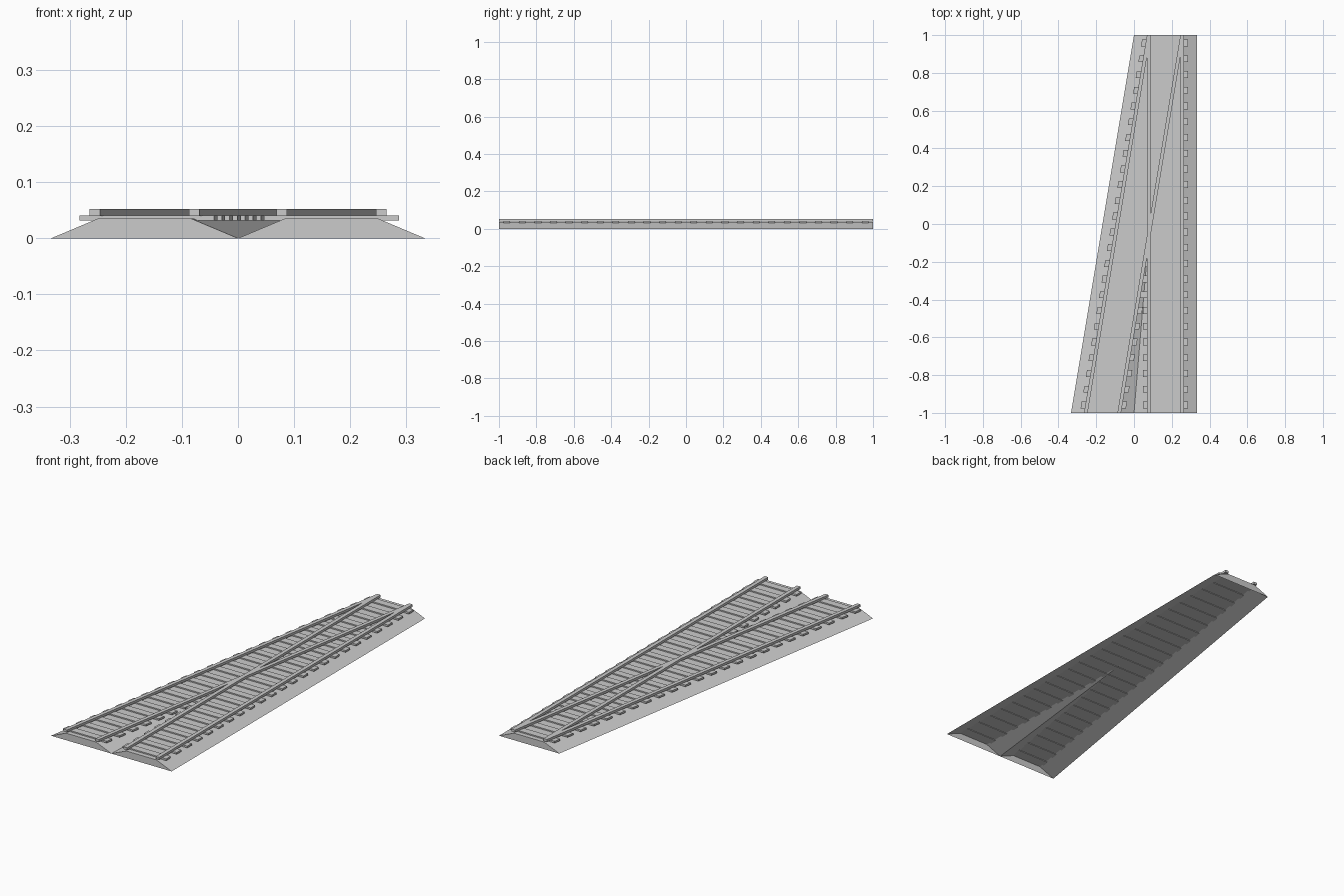
import bpy
import bmesh

old = bpy.data.objects.get("Cube")
if old:
    bpy.data.objects.remove(old, do_unlink=True)

grey = bpy.data.materials.new("plain_grey")
grey.use_nodes = True
colour = (0.6, 0.6, 0.6, 1)
grey.diffuse_color = colour
grey.node_tree.nodes["Principled BSDF"].inputs["Base Color"].default_value = colour

CENTRE = 1 / 6          # centre line of the straight track
FOOT = 1 / 6            # half width of the ballast at the ground
CROWN = 1 / 12          # half width of the ballast at the top
BALLAST_TOP = 0.035
TIE_HALF, TIE_WIDTH, TIE_COUNT = 0.12, 0.036, 24
RAIL_OFFSET, RAIL_HALF = 0.0885, 0.0095


def branch(y):
    """Centre line of the diverging track."""
    return CENTRE - (1 - y) / 6


def straight(y):
    return CENTRE


def finish(name, bm):
    mesh = bpy.data.meshes.new(name)
    bm.to_mesh(mesh)
    bm.free()
    mesh.materials.append(grey)
    obj = bpy.data.objects.new(name, mesh)
    bpy.context.collection.objects.link(obj)
    return obj


def add_bar(bm, left, right, y0, y1, z0, z1):
    """Box whose left and right sides follow functions of y."""
    outline = [(left(y0), y0), (right(y0), y0), (right(y1), y1), (left(y1), y1)]
    low = [bm.verts.new((x, y, z0)) for x, y in outline]
    high = [bm.verts.new((x, y, z1)) for x, y in outline]
    bm.faces.new(low[::-1])
    bm.faces.new(high)
    for i in range(4):
        j = (i + 1) % 4
        bm.faces.new((low[i], low[j], high[j], high[i]))


def shifted(track, dx):
    return lambda y: track(y) + dx


# Ballast bed: forked embankment, open underneath
bm = bmesh.new()


def point(x, y, z=0):
    return bm.verts.new((x, y, z))


def section(c, y):
    return [point(c - FOOT, y), point(c - CROWN, y, BALLAST_TOP),
            point(c + CROWN, y, BALLAST_TOP), point(c + FOOT, y)]


back = section(CENTRE, 1)
left = section(branch(-1), -1)
right = section(CENTRE, -1)
bmesh.ops.remove_doubles(bm, verts=[left[3], right[0]], dist=0.001)
valley = left[3] if left[3].is_valid else right[0]
fork = point(CROWN, 0, BALLAST_TOP)
for loop in (
    (left[0], valley, left[2], left[1]),
    (valley, right[3], right[2], right[1]),
    back[::-1],
    (left[0], left[1], back[1], back[0]),
    (right[3], back[3], back[2], right[2]),
    (valley, fork, left[2]),
    (valley, right[1], fork),
    (left[1], left[2], fork, back[1]),
    (fork, right[1], right[2], back[2]),
    (fork, back[2], back[1]),
):
    bm.faces.new(loop)
finish("ballast_bed", bm)

# Sleepers: separate pairs at the fork, one long sleeper where they meet
bm = bmesh.new()
for i in range(TIE_COUNT):
    y = -1 + (i + 0.5) * 2 / TIE_COUNT
    y0, y1 = y - TIE_WIDTH / 2, y + TIE_WIDTH / 2
    spans = [(branch, branch), (straight, straight)]
    if branch(y0) + TIE_HALF > CENTRE - TIE_HALF:
        spans = [(branch, straight)]
    for a, b in spans:
        add_bar(bm, shifted(a, -TIE_HALF), shifted(b, TIE_HALF),
                y0, y1, 0.032, 0.041)
finish("sleepers", bm)

# Rails: two per track, crossing at the frog
for track_name, track in (("straight", straight), ("diverging", branch)):
    for side, s in (("left", 1), ("right", -1)):
        bm = bmesh.new()
        add_bar(bm, shifted(track, s * RAIL_OFFSET - RAIL_HALF),
                shifted(track, s * RAIL_OFFSET + RAIL_HALF), -1, 1, 0.04, 0.052)
        finish(f"{track_name}_{side}_rail", bm)
